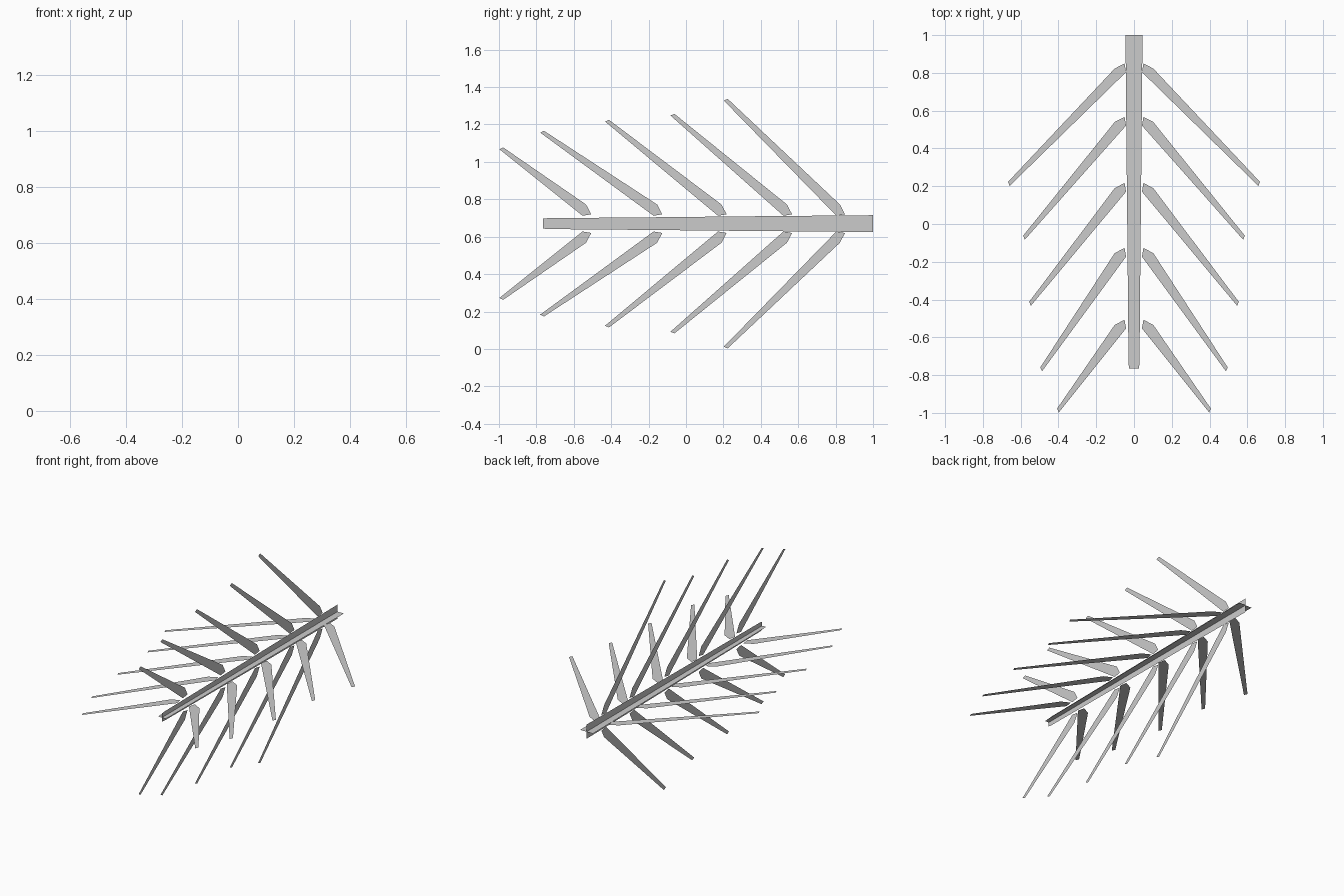
import bpy

if "Cube" in bpy.data.objects:
    bpy.data.objects.remove(bpy.data.objects["Cube"])

MID_Z = 0.67

# needle rows: (root y, tip distance from axis, tip y)
NEEDLES = [
    (0.85, 0.667, 0.215),
    (0.567, 0.587, -0.07),
    (0.217, 0.555, -0.42),
    (-0.127, 0.496, -0.767),
    (-0.507, 0.407, -0.985),
]

# spine half widths along y: (y, half width)
SPINE = [(1.0, 0.045), (0.32, 0.039), (-0.17, 0.034), (-0.74, 0.029), (-0.765, 0.026)]


def needle_outline(root, d, y):
    """Flat blade with a blunt, angled root and a narrow tip."""
    return [(0.05, root), (0.102, root - 0.027), (d, y + 0.008),
            (d - 0.009, y - 0.013), (0.042, root - 0.046)]


def flat_part(name, outlines, vertical):
    """Zero-thickness sheet in the horizontal or the vertical centre plane."""
    verts, faces = [], []
    for outline in outlines:
        start = len(verts)
        for d, y in outline:
            verts.append((0, y, MID_Z + d) if vertical else (d, y, MID_Z))
        faces.append(range(start, len(verts)))
    mesh = bpy.data.meshes.new(name)
    mesh.from_pydata(verts, [], [list(f) for f in faces])
    mesh.update()
    obj = bpy.data.objects.new(name, mesh)
    bpy.context.collection.objects.link(obj)
    return obj


for label, vertical in (("horizontal", False), ("vertical", True)):
    # tapered stem as a chain of quads
    quads = [[(w0, y0), (-w0, y0), (-w1, y1), (w1, y1)]
             for (y0, w0), (y1, w1) in zip(SPINE, SPINE[1:])]
    flat_part(f"{label}_stem", quads, vertical)

    # needles on both sides of the stem
    for side, sign in (("positive", 1), ("negative", -1)):
        blades = []
        for row in NEEDLES:
            pts = [(sign * d, y) for d, y in needle_outline(*row)]
            blades.append(pts if sign > 0 else pts[::-1])
        flat_part(f"{label}_needles_{side}", blades, vertical)
